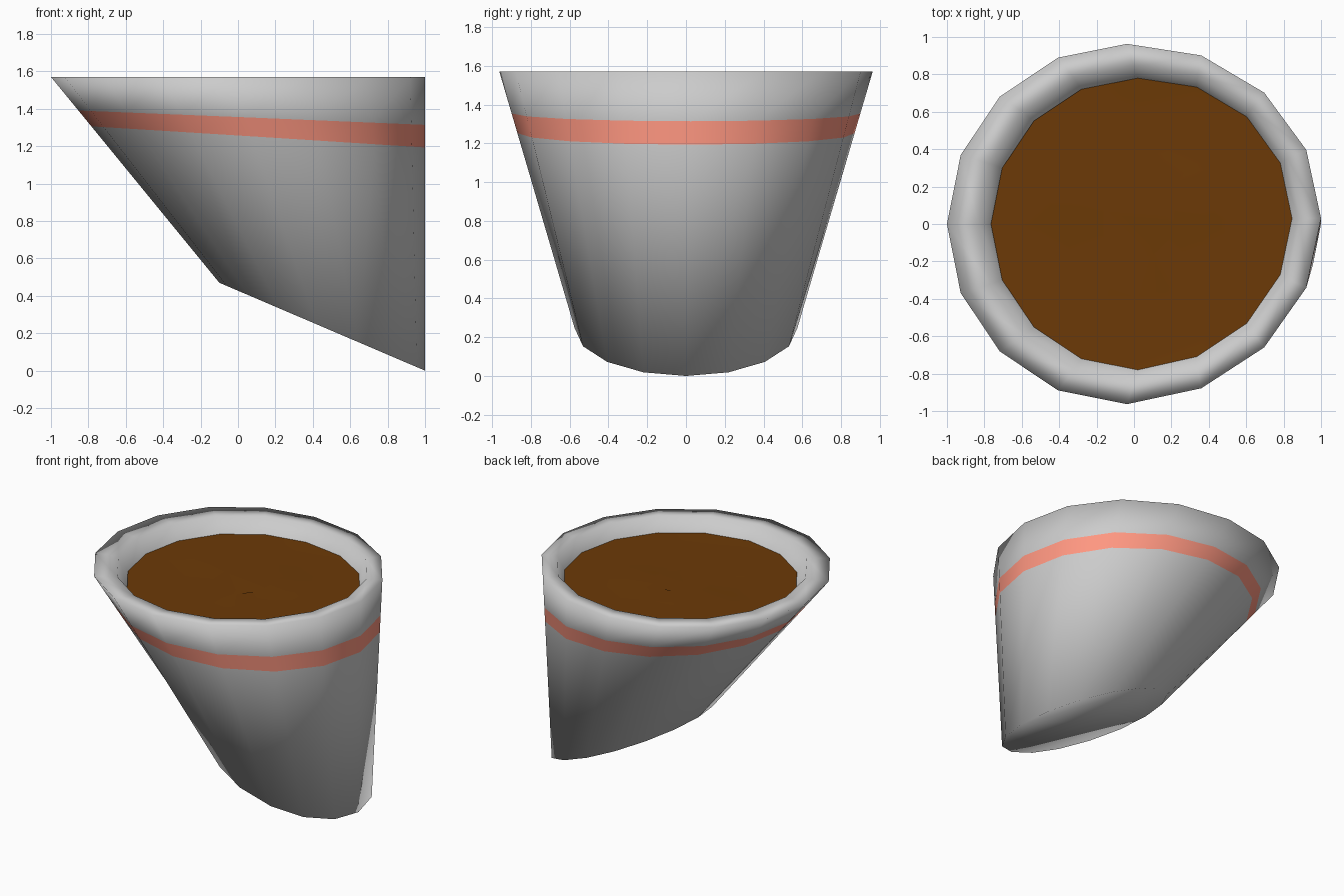
import bpy, bmesh, math, random
from mathutils import Vector

if "Cube" in bpy.data.objects:
    bpy.data.objects.remove(bpy.data.objects["Cube"])

random.seed(4)
N = 16
TOP = 1.57


def ring(cx, left, right, ry, height, skew=0.03):
    """Slightly lopsided 16-gon; height is a function of x."""
    pts = []
    for i in range(N):
        a = 2 * math.pi * i / N
        c = math.cos(a)
        x = cx + c * (right if c > 0 else left)
        pts.append(Vector((x, ry * math.sin(a) + skew * max(c, 0), height(x))))
    return pts


def material(name, color):
    m = bpy.data.materials.new(name)
    m.diffuse_color = color
    m.use_nodes = True
    m.node_tree.nodes["Principled BSDF"].inputs["Base Color"].default_value = m.diffuse_color
    return m


def loft(name, rings, closed_start=False, closed_end=False):
    bm = bmesh.new()
    loops = [[bm.verts.new(p) for p in r] for r in rings]
    for a, b in zip(loops, loops[1:]):
        for i in range(N):
            j = (i + 1) % N
            bm.faces.new((a[i], a[j], b[j], b[i]))
    if closed_start:
        bm.faces.new(loops[0][::-1])
    if closed_end:
        bm.faces.new(loops[-1])
    mesh = bpy.data.meshes.new(name)
    bm.to_mesh(mesh)
    bm.free()
    mesh.shade_smooth()
    obj = bpy.data.objects.new(name, mesh)
    bpy.context.collection.objects.link(obj)
    return obj


def slant(x):
    return 0.47 * (1.0 - x) / 1.1


# Pot wall: leaning rim-to-foot loft with a flat slanted base and thick lip
rim = ring(-0.037, 0.963, 1.037, 0.963, lambda x: TOP)
foot = ring(0.42, 0.52, 0.58, 0.575, slant, 0)
lip = ring(0.0, 0.83, 0.89, 0.84, lambda x: TOP)
mouth = ring(0.02, 0.77, 0.81, 0.765, lambda x: 1.43)


def between(t):
    return [a.lerp(b, t) for a, b in zip(rim, foot)]


pot = loft("pot", [foot, between(0.24), between(0.163), rim, lip, mouth],
           closed_start=True)

# Painted stripe: the narrow loop of wall faces below the rim
pot.data.materials.append(None)
pot.data.materials.append(material("stripe_salmon", (1.0, 0.31, 0.22, 1)))
for f in pot.data.polygons[N:2 * N]:
    f.material_index = 1

# Soil: slightly uneven disc filling the mouth
soil_rings = []
for s in (1.0, 0.75, 0.5, 0.25):
    r = ring(0.02, 0.785 * s, 0.825 * s, 0.78 * s, lambda x: 1.465)
    if s < 1:
        for p in r:
            p.z += random.uniform(-0.006, 0.006)
    soil_rings.append(r)
soil = loft("soil", soil_rings, closed_end=True)
soil.data.materials.append(material("soil_brown", (0.15, 0.042, 0.002, 1)))
